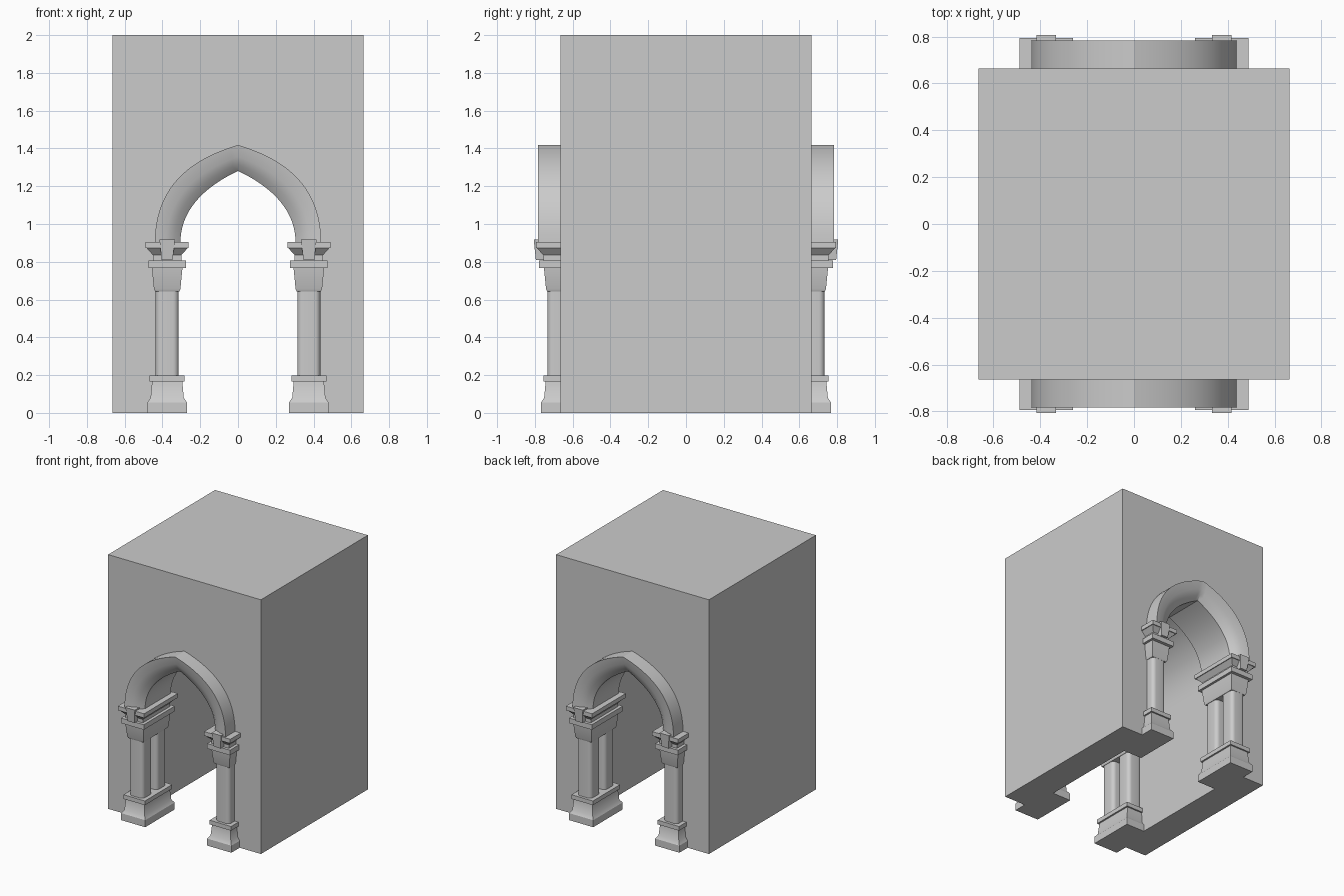
import bpy, bmesh, math
from mathutils import Vector

cube = bpy.data.objects.get("Cube")
if cube:
    bpy.data.objects.remove(cube, do_unlink=True)

stone = bpy.data.materials.new("grey_stone")
stone.use_nodes = True
grey = (0.6, 0.6, 0.6, 1)
stone.diffuse_color = grey
stone.node_tree.nodes["Principled BSDF"].inputs["Base Color"].default_value = grey


def loft(name, rings):
    """Skin a row of equal closed rings and cap both ends."""
    bm = bmesh.new()
    rows = [[bm.verts.new(p) for p in ring] for ring in rings]
    n = len(rows[0])
    for a, b in zip(rows, rows[1:]):
        for i in range(n):
            j = (i + 1) % n
            bm.faces.new((a[i], a[j], b[j], b[i]))
    bm.faces.new(rows[0])
    bm.faces.new(rows[-1])
    bmesh.ops.recalc_face_normals(bm, faces=bm.faces)
    mesh = bpy.data.meshes.new(name)
    bm.to_mesh(mesh)
    bm.free()
    mesh.materials.append(stone)
    mesh.shade_smooth()
    mesh.set_sharp_from_angle(angle=math.radians(32))
    obj = bpy.data.objects.new(name, mesh)
    bpy.context.collection.objects.link(obj)
    return obj


def half_arch(ctrl, steps=20):
    """Cubic curve from the springing up to the point of the arch."""
    pts = []
    for i in range(steps + 1):
        t = i / steps
        w = ((1 - t) ** 3, 3 * t * (1 - t) ** 2, 3 * t * t * (1 - t), t ** 3)
        pts.append(sum((Vector(c) * k for c, k in zip(ctrl, w)), Vector((0, 0))))
    return pts


def full_arch(ctrl):
    right = half_arch(ctrl)
    return right + [Vector((-p.x, p.y)) for p in reversed(right[:-1])]


def rect(cx, cy, hx, hy, z):
    return [(cx + a * hx, cy + b * hy, z)
            for a, b in ((-1, -1), (1, -1), (1, 1), (-1, 1))]


def rounded_square(cx, cy, h, r, z, steps=6):
    ring = []
    for q, (a, b) in enumerate(((1, 1), (-1, 1), (-1, -1), (1, -1))):
        for k in range(steps + 1):
            ang = (q + k / steps) * math.pi / 2
            ring.append((cx + a * (h - r) + r * math.cos(ang),
                         cy + b * (h - r) + r * math.sin(ang), z))
    return ring


W, H = 0.665, 2.0
OUTER = ((0.44, 0.9), (0.44, 1.2), (0.25, 1.345), (0, 1.418))
INNER = ((0.305, 0.9), (0.305, 1.08), (0.17, 1.2), (0, 1.281))
TUNNEL = ((0.43, 0.9), (0.43, 1.19), (0.245, 1.335), (0, 1.405))

# Block with the pointed tunnel through it
outline = [(-W, 0), (-W, H), (W, H), (W, 0), (0.43, 0)]
outline += [tuple(p) for p in full_arch(TUNNEL)] + [(-0.43, 0)]
loft("wall_block", [[(x, y, z) for x, z in outline] for y in (-W, W)])

# Rounded arch mouldings: (share from inner to outer curve, depth)
SECTION = ((0, 0.4), (0, 0.72), (0.25, 0.75), (0.55, 0.771), (1, 0.783), (1, 0.4))
for side, label in ((-1, "front"), (1, "back")):
    rings = []
    for a, b in zip(full_arch(INNER), full_arch(OUTER)):
        ring = []
        for f, y in SECTION:
            p = a.lerp(b, f)
            ring.append((p.x, side * y, p.y))
        rings.append(ring)
    loft(label + "_arch_moulding", rings)

# Stepped outlines of the piers: (half width, half depth, height)
PX, PY = 0.375, 0.585
BASE = ((0.105, 0.183, 0), (0.105, 0.183, 0.055), (0.088, 0.166, 0.08),
        (0.08, 0.158, 0.165), (0.093, 0.17, 0.165), (0.093, 0.17, 0.198))
CAPITAL = ((0.064, 0.15, 0.643), (0.07, 0.156, 0.656), (0.081, 0.167, 0.768),
           (0.099, 0.192, 0.768), (0.099, 0.192, 0.808), (0.075, 0.17, 0.808),
           (0.075, 0.17, 0.835), (0.108, 0.204, 0.872), (0.114, 0.21, 0.872),
           (0.114, 0.21, 0.905))

for sx, xname in ((1, "left"), (-1, "right")):
    for sy, yname in ((-1, "front"), (1, "back")):
        tag = f"{yname}_{xname}_"
        cx, cy = sx * PX, sy * PY
        loft(tag + "pier_base", [rect(cx, cy, *p) for p in BASE])
        loft(tag + "capital", [rect(cx, cy, *p) for p in CAPITAL])
        # Twin shafts, one behind the other
        for off, part in ((0.088, "outer_shaft"), (-0.088, "inner_shaft")):
            y = sy * (PY + off)
            loft(tag + part, [rounded_square(cx, y, 0.061, 0.03, z) for z in (0.19, 0.65)])
        # Tapered bracket on the outer side of the capital
        loft(tag + "bracket", [rect(cx, sy * 0.75, 0.029, 0.045, 0.81),
                               rect(cx, sy * 0.75, 0.041, 0.056, 0.918)])
